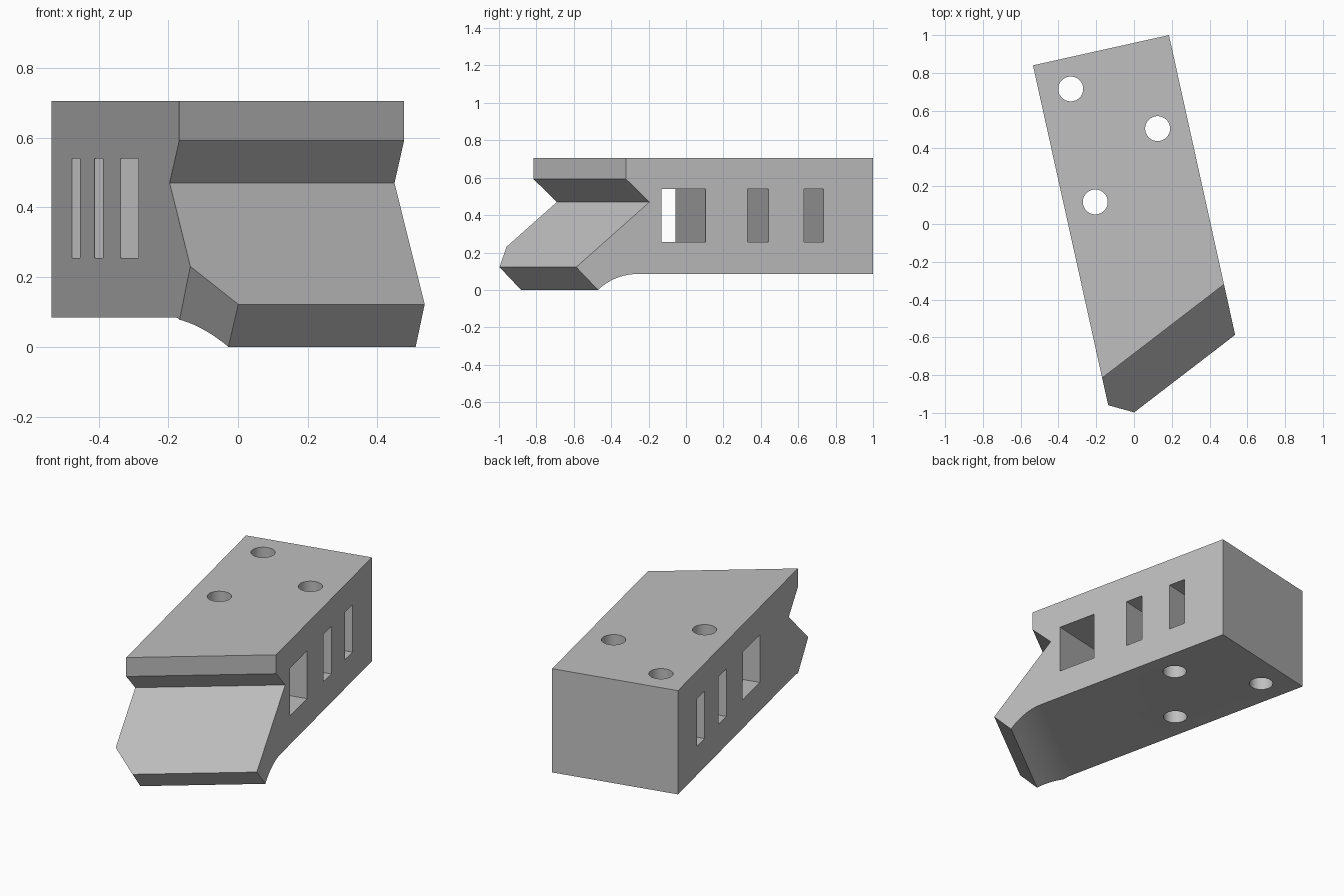
import bpy, bmesh, math
from mathutils import Vector, Matrix

cube = bpy.data.objects.get("Cube")
if cube:
    bpy.data.objects.remove(cube, do_unlink=True)

grey = bpy.data.materials.new("plain grey")
grey.use_nodes = True
grey.diffuse_color = (0.52, 0.52, 0.52, 1)
grey.node_tree.nodes["Principled BSDF"].inputs["Base Color"].default_value = (0.52, 0.52, 0.52, 1)

ANGLE = math.atan2(0.16, 0.72)             # turn of the block about z
BACK_RIGHT = Vector((0.185, 1.0, 0))
BACK_LEFT = Vector((-0.535, 0.84, 0))
SHEAR = Vector((-0.645, -0.495, 0))        # skewed jaw, right side to left side
SLOPE = 0.2208                             # x gained per unit of y along a side


def make_object(name, bm):
    mesh = bpy.data.meshes.new(name)
    bm.to_mesh(mesh)
    bm.free()
    obj = bpy.data.objects.new(name, mesh)
    bpy.context.collection.objects.link(obj)
    mesh.materials.append(grey)
    return obj


def on_right_side(y, z):
    return Vector((BACK_RIGHT.x + SLOPE * (1 - y), y, z))


# Side profile of the jaw, from top edge round the notch and nose to the fillet
jaw = [(-0.32, 0.705), (-0.32, 0.592), (-0.195, 0.47), (-0.587, 0.122)]
end_y, base_z, run = -0.26, 0.085, 0.21
radius = (run ** 2 + base_z ** 2) / (2 * base_z)
sweep = math.asin(run / radius)
for i in range(13):
    a = sweep * (1 - i / 12)
    jaw.append((end_y - radius * math.sin(a), base_z - radius * (1 - math.cos(a))))

# Body: square at the back, skewed at the jaw
bm = bmesh.new()
right = [on_right_side(y, z) for y, z in jaw]
left = [p + SHEAR for p in right]
for z in (base_z, 0.705):
    right.append(BACK_RIGHT + Vector((0, 0, z)))
    left.append(BACK_LEFT + Vector((0, 0, z)))
r = [bm.verts.new(p) for p in right]
l = [bm.verts.new(p) for p in left]
bm.faces.new(r)
bm.faces.new(list(reversed(l)))
for i in range(len(r)):
    j = (i + 1) % len(r)
    bm.faces.new((r[j], r[i], l[i], l[j]))

# Slanted cut across the low corner of the nose
bmesh.ops.bisect_plane(bm, geom=bm.verts[:] + bm.edges[:] + bm.faces[:],
                       plane_co=(0, -0.995, 0.12), plane_no=(-0.57, -0.66, -0.49),
                       clear_outer=True)
bmesh.ops.holes_fill(bm, edges=[e for e in bm.edges if e.is_boundary], sides=0)
bmesh.ops.recalc_face_normals(bm, faces=bm.faces)
body = make_object("clamp_block", bm)

cutters = []
# Slots through the width
for y0, y1 in ((-0.13, 0.105), (0.33, 0.44), (0.63, 0.735)):
    bm = bmesh.new()
    bmesh.ops.create_cube(bm, size=1)
    centre = on_right_side((y0 + y1) / 2, 0.398) + (BACK_LEFT - BACK_RIGHT) / 2
    bm.transform(Matrix.Translation(centre) @ Matrix.Rotation(ANGLE, 4, "Z")
                 @ Matrix.Diagonal((1.0, (y1 - y0) / math.cos(ANGLE), 0.285, 1)))
    cutters.append(make_object("slot_cutter", bm))

# Upright round holes
for x, y in ((-0.335, 0.715), (0.125, 0.505), (-0.205, 0.117)):
    bm = bmesh.new()
    bmesh.ops.create_cone(bm, cap_ends=True, segments=48, radius1=0.066, radius2=0.066,
                          depth=2, matrix=Matrix.Translation((x, y, 0.4)))
    cutters.append(make_object("hole_cutter", bm))

bpy.context.view_layer.objects.active = body
for cutter in cutters:
    cutter.hide_render = True
    mod = body.modifiers.new("cut", "BOOLEAN")
    mod.operation = "DIFFERENCE"
    mod.solver = "EXACT"
    mod.object = cutter
    bpy.ops.object.modifier_apply(modifier=mod.name)
    bpy.data.objects.remove(cutter, do_unlink=True)

bpy.ops.object.select_all(action="DESELECT")
body.select_set(True)
bpy.ops.object.shade_smooth_by_angle(angle=math.radians(25))
